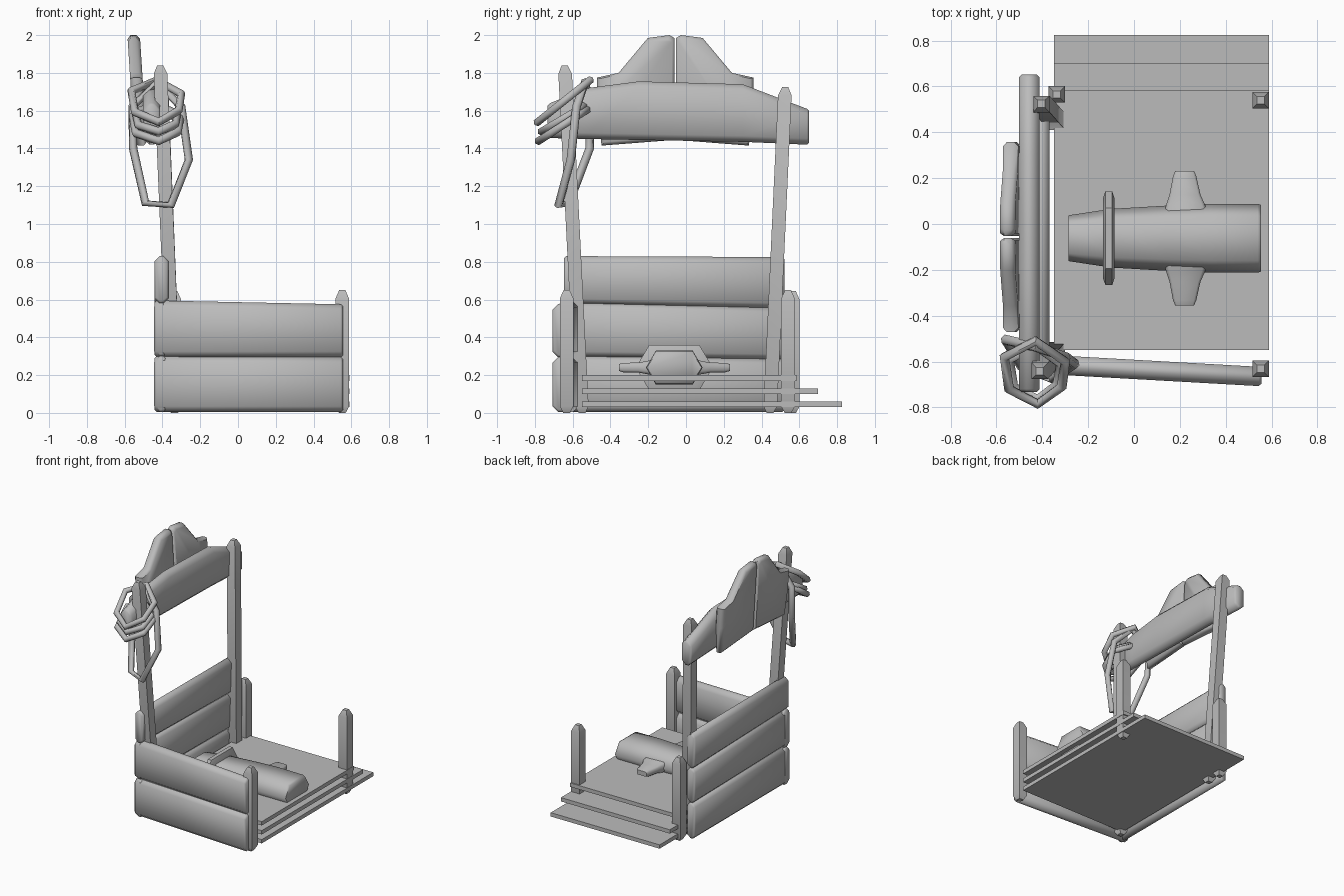
import bpy, bmesh, math
from mathutils import Vector

cube = bpy.data.objects.get("Cube")
if cube:
    bpy.data.objects.remove(cube, do_unlink=True)

grey = bpy.data.materials.new("plain_grey")
grey.use_nodes = True
GREY = (0.5, 0.5, 0.5, 1.0)
grey.diffuse_color = GREY
grey.node_tree.nodes["Principled BSDF"].inputs["Base Color"].default_value = GREY


def loft(name, rings, closed=False, angle=55):
    """Skin a list of point rings; cap the ends unless the path is closed."""
    bm = bmesh.new()
    vr = [[bm.verts.new(p) for p in ring] for ring in rings]
    n, m = len(vr[0]), len(vr)
    for i in range(m if closed else m - 1):
        a, b = vr[i], vr[(i + 1) % m]
        for j in range(n):
            bm.faces.new((a[j], a[(j + 1) % n], b[(j + 1) % n], b[j]))
    if not closed:
        bm.faces.new(vr[0])
        bm.faces.new(vr[-1])
    bmesh.ops.recalc_face_normals(bm, faces=bm.faces)
    mesh = bpy.data.meshes.new(name)
    bm.to_mesh(mesh)
    bm.free()
    mesh.materials.append(grey)
    ob = bpy.data.objects.new(name, mesh)
    bpy.context.collection.objects.link(ob)
    bpy.ops.object.select_all(action="DESELECT")
    ob.select_set(True)
    bpy.context.view_layer.objects.active = ob
    if angle:
        bpy.ops.object.shade_smooth_by_angle(angle=math.radians(angle))
    return ob


def section(centre, side, hw, hh, ch):
    """Upright rectangle with chamfered corners; side is its horizontal axis."""
    c, s, z = Vector(centre), Vector(side), Vector((0, 0, 1))
    pts = [(hw, hh - ch), (hw - ch, hh), (ch - hw, hh), (-hw, hh - ch),
           (-hw, ch - hh), (ch - hw, -hh), (hw - ch, -hh), (hw, ch - hh)]
    return [c + s * u + z * v for u, v in pts]


def plank(name, side, stations, hw, ch):
    """Stations are (x, y, z_low, z_high); both ends are slightly rounded over."""
    rings = []
    for k, (x, y, lo, hi) in enumerate(stations):
        hh, c = (hi - lo) / 2, (x, y, (hi + lo) / 2)
        rings.append(section(c, side, hw, hh, ch))
    first, last = Vector(stations[0][:2]), Vector(stations[-1][:2])
    d = (last - first).normalized() * 0.012
    ends = []
    for (x, y, lo, hi), s in ((stations[0], -1), (stations[-1], 1)):
        c = (x + s * d.x, y + s * d.y, (hi + lo) / 2)
        ends.append(section(c, side, hw * 0.75, (hi - lo) / 2 - 0.012, ch * 0.75))
    return loft(name, [ends[0]] + rings + [ends[1]])


def post(name, base, top, w=0.036):
    """Square post with tapered ends."""
    a, b = Vector(base), Vector(top)
    length = b.z - a.z
    rings = []
    for z, k in ((0, 0.5), (0.035, 1), (length - 0.045, 1), (length, 0.45)):
        p = a.lerp(b, z / length)
        rings.append([p + Vector((sx * w * k, sy * w * k, 0))
                      for sx, sy in ((1, 1), (-1, 1), (-1, -1), (1, -1))])
    return loft(name, rings, angle=40)


def rope(name, pts, r=0.023):
    """Closed six-sided tube through the given points."""
    p = [Vector(q) for q in pts]
    n = len(p)
    axis = sum(((p[i] - p[0]).cross(p[(i + 1) % n] - p[0]) for i in range(1, n)), Vector())
    axis.normalize()
    rings = []
    for i in range(n):
        t = (p[(i + 1) % n] - p[i - 1]).normalized()
        out = t.cross(axis).normalized()
        up = out.cross(t)
        rings.append([p[i] + r * (out * math.cos(a) + up * math.sin(a))
                      for a in (k * math.pi / 3 for k in range(6))])
    return loft(name, rings, closed=True, angle=65)


# stacked floor slabs forming steps at the back
for i, y1 in enumerate((0.825, 0.70, 0.585)):
    z = 0.03 + 0.07 * i
    corners = [(-0.35, -0.55), (0.59, -0.55), (0.59, y1), (-0.35, y1)]
    loft(f"floor_slab_{i + 1}", [[(x, y, h) for x, y in corners] for h in (z, z + 0.03)], angle=0)

# posts
post("short_post_front", (0.552, -0.632, 0), (0.552, -0.632, 0.65))
post("short_post_back_left", (0.552, 0.54, 0), (0.552, 0.54, 0.65))
post("short_post_back_right", (-0.337, 0.565, 0), (-0.337, 0.565, 0.645))
post("tall_post_front", (-0.335, -0.55, 0), (-0.412, -0.642, 1.84))
post("tall_post_back", (-0.335, 0.445, 0), (-0.405, 0.525, 1.725))

# front wall planks
for i, (lo0, hi0, lo1, hi1) in enumerate(((0.005, 0.30, 0.005, 0.295), (0.295, 0.595, 0.295, 0.575))):
    plank(f"front_plank_{i + 1}", (0.05, 1, 0),
          [(-0.43, -0.61, lo0, hi0), (0.545, -0.665, lo1, hi1)], 0.042, 0.03)

# side wall planks
for i, (lo0, hi0, lo1, hi1) in enumerate(((0.005, 0.30, 0.005, 0.285), (0.30, 0.585, 0.285, 0.555),
                                          (0.58, 0.83, 0.555, 0.825))):
    plank(f"side_plank_{i + 1}", (1, 0, 0),
          [(-0.405, -0.635, lo0, hi0), (-0.405, 0.51, lo1, hi1)], 0.036, 0.026)

# cross beam carried by the tall posts
plank("cross_beam", (1, 0, 0),
      [(-0.457, -0.72, 1.455, 1.64), (-0.457, -0.52, 1.45, 1.72), (-0.457, -0.25, 1.445, 1.755),
       (-0.457, 0.30, 1.435, 1.74), (-0.457, 0.64, 1.42, 1.61)], 0.045, 0.032)

# pair of winged back plates, leaning outwards
wing = [(0.005, 1.445), (0.005, 1.985), (0.03, 2.0), (0.145, 1.985), (0.30, 1.80),
        (0.415, 1.775), (0.415, 1.62), (0.39, 1.415)]
for label, s in (("left", -1), ("right", 1)):
    cy, cz = 0.16, 1.70
    rings = []
    for dx, k in ((-0.033, 0.93), (-0.016, 1), (0.016, 1), (0.033, 0.93)):
        ring = []
        for y, z in wing:
            y, z = cy + (y - cy) * k, cz + (z - cz) * k
            ring.append((dx - 0.515 - (z - 1.42) * 0.065, -0.057 + s * y, z))
        rings.append(ring)
    loft(f"back_plate_{label}", rings)


def hexagon(x, y, hw, hh):
    return [(x, y + hw * a, 0.24 + hh * b)
            for a, b in ((1, 0), (0.65, 1), (-0.65, 1), (-1, 0), (-0.65, -1), (0.65, -1))]


# low hexagonal barrel lying on the floor, with collar and two side lugs
loft("barrel_body", [hexagon(x, -0.062, hw, hh) for x, hw, hh in (
    (-0.285, 0.10, 0.06), (-0.10, 0.128, 0.075), (0.14, 0.142, 0.085),
    (0.33, 0.15, 0.09), (0.54, 0.15, 0.088), (0.555, 0.145, 0.08))], angle=65)
loft("barrel_collar", [hexagon(x, -0.062, hw, hh) for x, hw, hh in (
    (-0.135, 0.175, 0.10), (-0.125, 0.204, 0.12), (-0.095, 0.204, 0.12), (-0.085, 0.175, 0.10))], angle=30)
for label, s in (("back", 1), ("front", -1)):
    rings = []
    for d, x0, x1, h in ((0.05, 0.12, 0.335, 0.05), (0.145, 0.14, 0.31, 0.035),
                         (0.19, 0.155, 0.29, 0.026), (0.27, 0.17, 0.272, 0.025),
                         (0.294, 0.18, 0.262, 0.018)):
        rings.append(section(((x0 + x1) / 2, -0.062 + s * d, 0.24), (1, 0, 0), (x1 - x0) / 2, h, h * 0.4))
    loft(f"barrel_lug_{label}", rings)

# rope coils hung over the front tall post
coil = [(-0.565, -0.58), (-0.545, -0.72), (-0.42, -0.785), (-0.315, -0.71), (-0.30, -0.60), (-0.43, -0.51)]
for i, (z0, slope, grow) in enumerate(((1.54, 0.80, 1.0), (1.44, 0.62, 0.96), (1.49, 0.50, 0.84))):
    rope(f"rope_coil_{i + 1}", [(-0.43 + (x + 0.43) * grow, -0.65 + (y + 0.65) * grow,
                                z0 + (y + 0.785) * slope) for x, y in coil])
rope("rope_hanging_loop", [(-0.43, -0.535, 1.75), (-0.56, -0.505, 1.62), (-0.555, -0.51, 1.40),
                           (-0.49, -0.62, 1.11), (-0.355, -0.675, 1.10), (-0.26, -0.61, 1.34),
                           (-0.30, -0.58, 1.62)])
